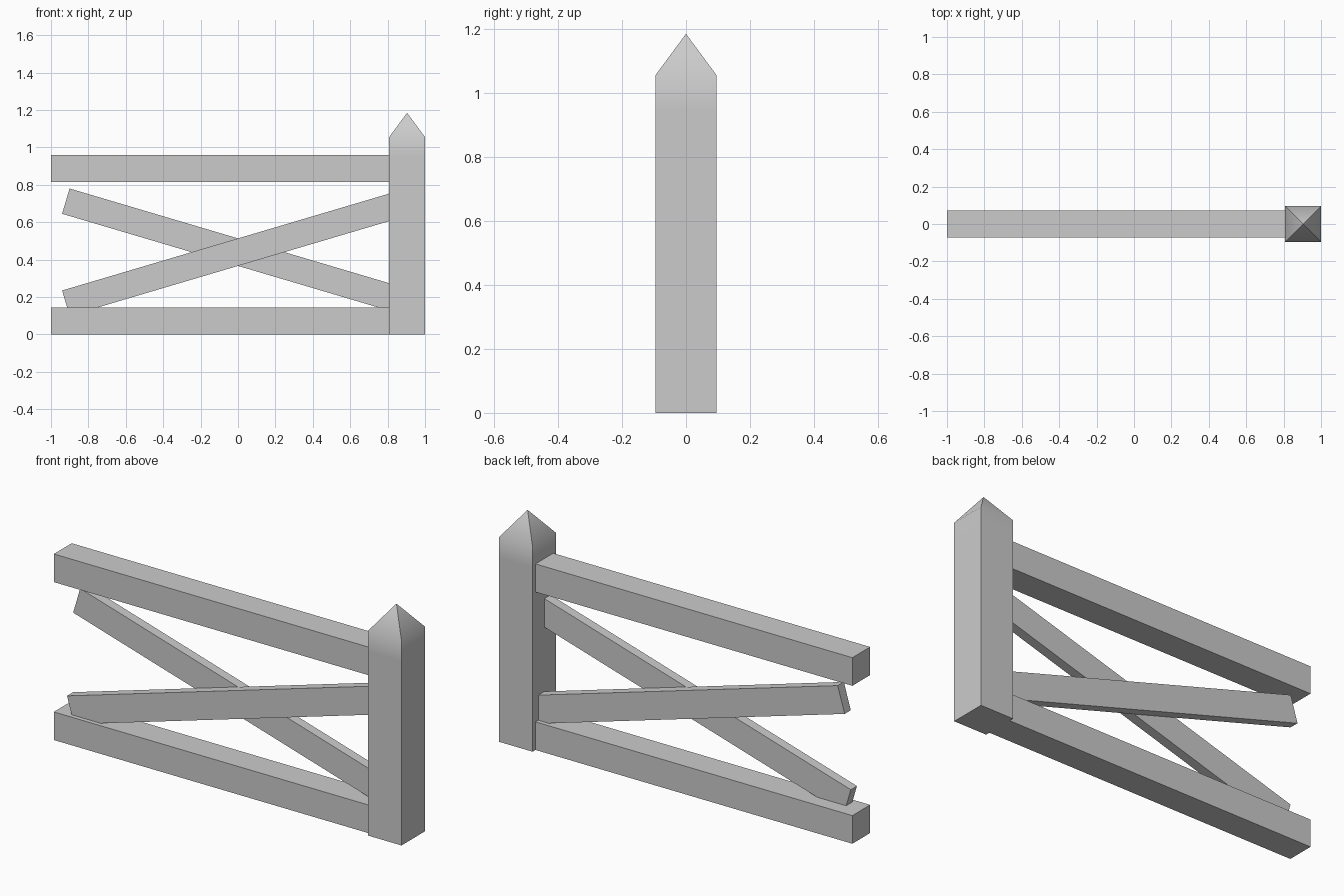
import bpy, bmesh, math

if "Cube" in bpy.data.objects:
    bpy.data.objects.remove(bpy.data.objects["Cube"])

POST_X, POST_R = 0.904, 0.096
RAIL = 0.145
ANGLE = math.radians(16.5)


def box(name, size, loc, tilt=0.0):
    bpy.ops.mesh.primitive_cube_add(size=1, location=loc, rotation=(0, tilt, 0))
    ob = bpy.context.object
    ob.name = name
    ob.scale = size
    bpy.ops.object.transform_apply(location=False, rotation=True, scale=True)
    return ob


# Horizontal rails, butting against the post
rail_end = POST_X - POST_R + 0.002
for name, z in (("bottom_rail", RAIL / 2), ("top_rail", 0.887)):
    box(name, (rail_end + 1, RAIL, RAIL), ((rail_end - 1) / 2, 0, z))

# Crossed braces: rising one in front, falling one behind
for name, side in (("front_brace", -1), ("back_brace", 1)):
    box(name, (1.92, 0.05, 0.141), (0, side * 0.025, 0.44), side * ANGLE)

# Square post with a pointed cap softly blended into the shaft
bm = bmesh.new()
corners = [(-1, -1), (1, -1), (1, 1), (-1, 1)]
rings = [[bm.verts.new((POST_R * x, POST_R * y, z)) for x, y in corners]
         for z in (0, 0.95, 1.055)]
apex = bm.verts.new((0, 0, 1.185))
bm.faces.new(rings[0][::-1])
for i in range(4):
    j = (i + 1) % 4
    for a, b in zip(rings, rings[1:]):
        bm.faces.new((a[i], a[j], b[j], b[i]))
    bm.faces.new((rings[-1][i], rings[-1][j], apex))
mesh = bpy.data.meshes.new("post")
bm.to_mesh(mesh)
bm.free()
post = bpy.data.objects.new("post", mesh)
post.location.x = POST_X
bpy.context.collection.objects.link(post)
bpy.ops.object.select_all(action='DESELECT')
post.select_set(True)
bpy.context.view_layer.objects.active = post
bpy.ops.object.shade_smooth_by_angle(angle=math.radians(45))
